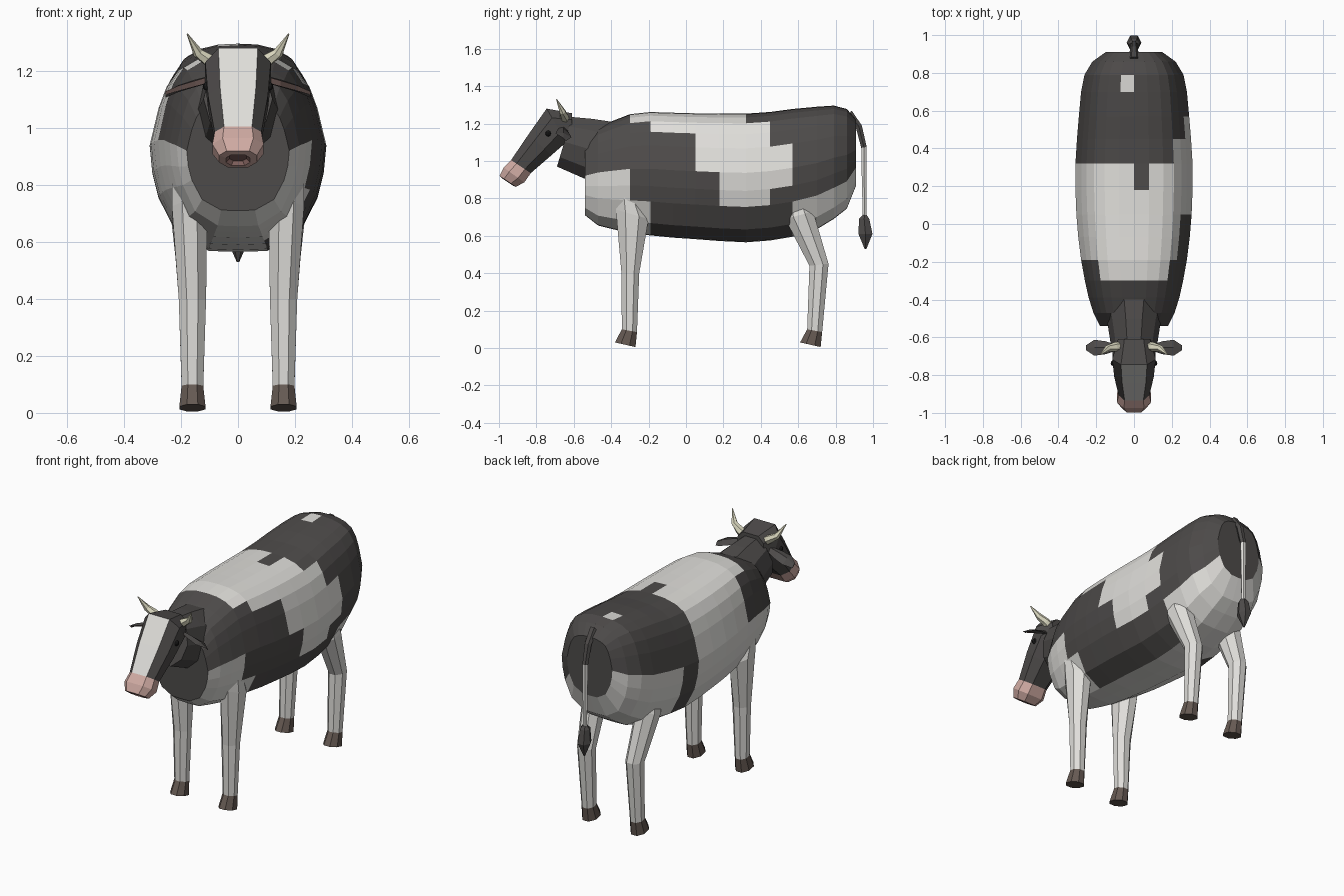
import bpy, bmesh, math
from mathutils import Vector

if "Cube" in bpy.data.objects:
    bpy.data.objects.remove(bpy.data.objects["Cube"])

def mat(name, r, g, b):
    m = bpy.data.materials.new(name)
    m.diffuse_color = (r, g, b, 1)
    m.use_nodes = True
    m.node_tree.nodes["Principled BSDF"].inputs["Base Color"].default_value = m.diffuse_color
    return m

DARK, WHITE, PINK, HOOF, HORN, BLACK, MOUTH = MATS = [
    mat("dark_hide", .075, .07, .068), mat("white_hide", .74, .73, .70),
    mat("pink_skin", .62, .40, .36), mat("hoof_brown", .13, .10, .085),
    mat("horn_cream", .70, .68, .52), mat("eye_black", .01, .01, .01),
    mat("mouth_dark", .20, .11, .10)]

def loft(name, rings, color, cap=None):
    """Skin a list of closed rings; color(i, j) gives the material of each face."""
    bm = bmesh.new()
    vs = [[bm.verts.new(p) for p in r] for r in rings]
    n = len(vs[0])
    for i in range(len(vs) - 1):
        for j in range(n):
            k = (j + 1) % n
            f = bm.faces.new((vs[i][j], vs[i][k], vs[i + 1][k], vs[i + 1][j]))
            f.material_index = MATS.index(color(i, j))
    for ring, i in ((vs[0], 0), (vs[-1], len(vs) - 2)):
        f = bm.faces.new(ring)
        f.material_index = MATS.index(cap[0 if i == 0 and ring is vs[0] else 1] if cap else color(i, 0))
    bmesh.ops.recalc_face_normals(bm, faces=bm.faces)
    me = bpy.data.meshes.new(name)
    bm.to_mesh(me)
    bm.free()
    for m in MATS:
        me.materials.append(m)
    ob = bpy.data.objects.new(name, me)
    bpy.context.collection.objects.link(ob)
    return ob

def ring(a, b, hw, sec, x=0):
    """Cross-section spanning side-view points a (top/front) and b, half width hw."""
    a, b = Vector((x, *a)), Vector((x, *b))
    c, v = (a + b) / 2, (a - b) / 2
    return [c + v * q + Vector((hw * p, 0, 0)) for p, q in sec]

def polygon(n):
    r, t = 1 / math.cos(math.pi / n), 2 * math.pi / n
    return [(r * math.sin((i + .5) * t), r * math.cos((i + .5) * t)) for i in range(n)]

OCT, HEX = polygon(8), polygon(6)

# body: barrel cross-section lofted front to back
half = [(0, 1), (.26, .99), (.5, .94), (.68, .85), (.81, .68), (.9, .46), (1, .08),
        (.97, -.2), (.9, -.45), (.7, -.8), (.33, -.99), (0, -1)]
section = half + [(-x, z) for x, z in half[-2:0:-1]]
body = [(-.54, 1.10, .71, .18), (-.47, 1.18, .655, .215), (-.39, 1.215, .635, .24),
        (-.30, 1.25, .615, .26), (-.19, 1.262, .602, .28), (-.07, 1.258, .59, .295),
        (.05, 1.255, .582, .305), (.18, 1.253, .572, .31), (.32, 1.253, .565, .31),
        (.45, 1.262, .575, .302), (.57, 1.278, .595, .292), (.70, 1.29, .635, .28),
        (.79, 1.296, .69, .262), (.86, 1.278, .745, .22), (.91, 1.22, .87, .15)]
# white bands (0 = spine, 10 = belly) for each stretch of the body, on each side
low, haunch = [6, 7, 8, 9, 10], [8, 9, 10]
right = [low] * 3 + [[0, 1, 2, 8, 9, 10], [0, 1, 2, 3], [0, 1, 2, 3], range(6),
         range(1, 8), range(3, 8), [5, 6]] + [haunch] * 4
left = [low] * 3 + [[0, 1, 2] + low] + [range(11)] * 4 + [[]] + [low] * 2 + [[0] + low] + [low] * 2

def patches(i, j):
    side, band = (right, j) if j < 11 else (left, 21 - j)
    return WHITE if band in side[i] or band == 10 else DARK

loft("body", [ring((y, t), (y, b), w, section) for y, t, b, w in body], patches, (DARK, DARK))

# neck
loft("neck", [ring((-.40, 1.21), (-.40, .80), .16, polygon(10)),
              ring((-.50, 1.225), (-.53, .90), .135, polygon(10)),
              ring((-.61, 1.235), (-.69, .97), .115, polygon(10))], lambda i, j: DARK)

# head: white blaze on the top face, pink muzzle, dark mouth
hsec = [(-.6, 1), (.6, 1), (1, .45), (1, -.4), (.55, -1), (-.55, -1), (-1, -.4), (-1, .45)]
head = [((-.61, 1.255), (-.61, 1.13), .085), ((-.745, 1.28), (-.64, 1.10), .115),
        ((-.84, 1.145), (-.72, 1.03), .105), ((-.935, 1.005), (-.83, .935), .082),
        ((-.975, .965), (-.865, .885), .09), ((-.997, .92), (-.91, .862), .066),
        ((-.98, .905), (-.925, .868), .042), ((-.955, .91), (-.915, .885), .03)]
loft("head", [ring(a, b, w, hsec) for a, b, w in head],
     lambda i, j: MOUTH if i > 5 else PINK if i > 2 else WHITE if i > 0 and j == 0 else DARK,
     (DARK, MOUTH))

# legs: (front point, back point, half width, centre x), top down; hoof is the last span
front_leg = [((-.36, .90), (-.29, .88), .035, .195), ((-.375, .74), (-.20, .69), .062, .17),
             ((-.345, .40), (-.25, .40), .048, .16), ((-.343, .10), (-.262, .085), .038, .16),
             ((-.38, .03), (-.27, .005), .046, .16)]
hind_leg = [((.53, .78), (.65, .78), .045, .18), ((.53, .69), (.68, .73), .062, .175),
            ((.66, .44), (.762, .45), .048, .16), ((.648, .10), (.728, .085), .038, .16),
            ((.61, .03), (.72, .005), .046, .16)]
for s, side in ((1, "right"), (-1, "left")):
    for name, path in (("front_leg", front_leg), ("hind_leg", hind_leg)):
        loft(f"{name}_{side}", [ring(a, b, w, OCT, s * x) for a, b, w, x in path],
             lambda i, j: HOOF if i == 3 else WHITE, (WHITE, HOOF))

    # ears: flat leaves, pink below
    ear = [(.09, 1.175, .014, .010), (.15, 1.158, .034, .012),
           (.21, 1.14, .042, .010), (.255, 1.12, .012, .003)]
    loft(f"ear_{side}", [[Vector((s * x, -.655 - r, z + .008)), Vector((s * x, -.655, z + t)),
                          Vector((s * x, -.655 + r, z - .014)), Vector((s * x, -.655, z - t))]
                         for x, z, r, t in ear],
         lambda i, j: PINK if j == 3 else DARK)

    # horns: curved tapering tubes
    pts = [Vector((s * x, y, z)) for x, y, z in
           ((.06, -.65, 1.21), (.10, -.65, 1.237), (.14, -.66, 1.262), (.178, -.692, 1.33))]
    rings = []
    for i, (p, r) in enumerate(zip(pts, (.024, .021, .016, .002))):
        d = pts[min(i + 1, 3)] - pts[max(i - 1, 0)]
        q = d.to_track_quat('Z', 'Y')
        rings.append([p + q @ Vector((r * a, r * b, 0)) for a, b in HEX])
    loft(f"horn_{side}", rings, lambda i, j: HORN)

    # eyes
    bpy.ops.mesh.primitive_uv_sphere_add(segments=8, ring_count=6, radius=.016,
                                         location=(s * .108, -.737, 1.147))
    eye = bpy.context.object
    eye.name = f"eye_{side}"
    eye.data.materials.append(BLACK)

# tail with dark root and tuft
tail = [((.86, 1.235), (.885, 1.27), .022), ((.908, 1.18), (.94, 1.19), .019),
        ((.937, 1.07), (.966, 1.075), .016), ((.94, .90), (.965, .90), .013),
        ((.945, .70), (.965, .70), .012)]
loft("tail", [ring(a, b, w, HEX) for a, b, w in tail], lambda i, j: DARK if i < 2 else WHITE)
tuft = [((.943, .71), (.967, .71), .014), ((.925, .69), (.98, .69), .026),
        ((.922, .61), (.997, .61), .034), ((.955, .53), (.965, .53), .004)]
loft("tail_tuft", [ring(a, b, w, HEX) for a, b, w in tuft], lambda i, j: DARK)
